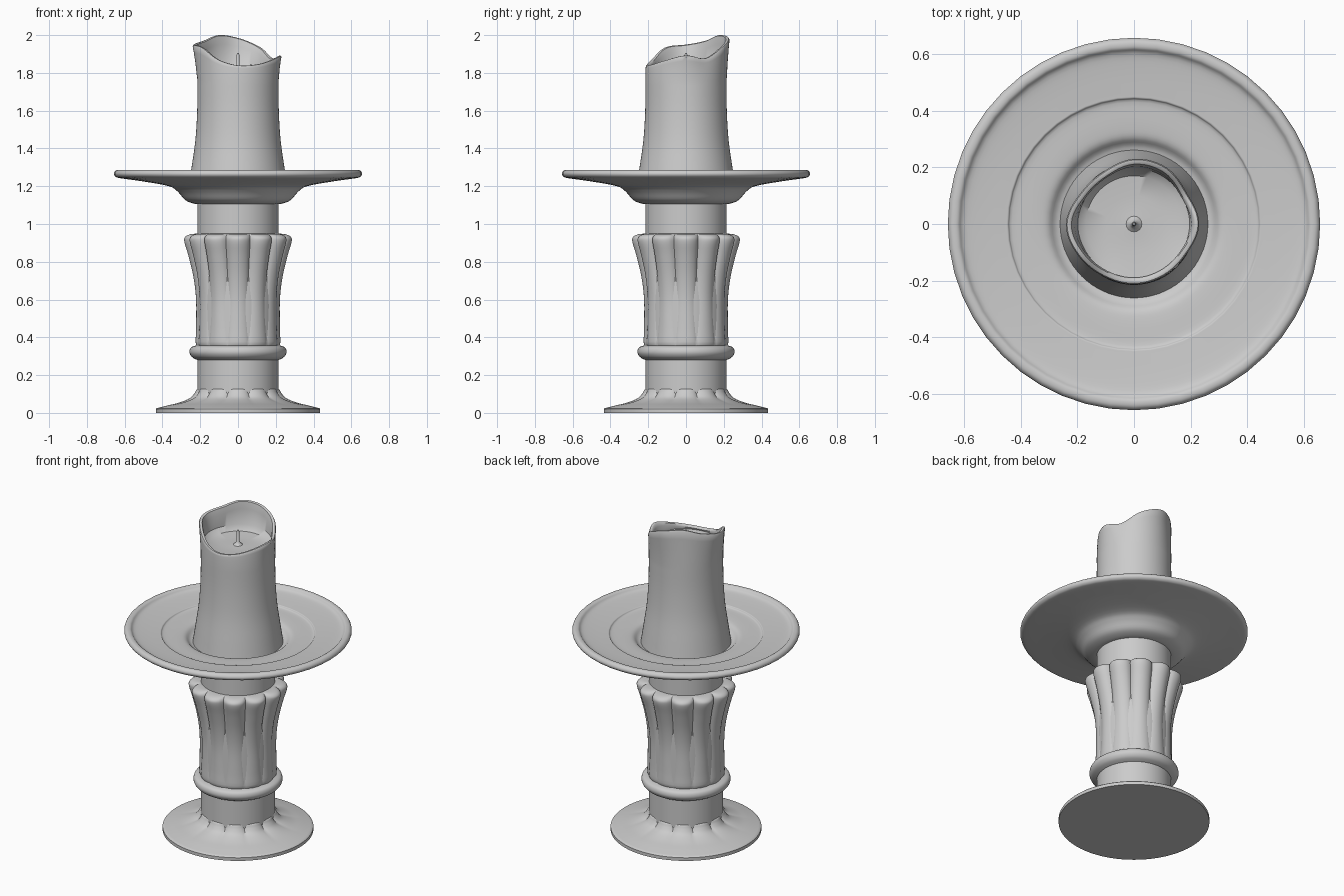
import bpy, bmesh, math


def catmull(p, i, t, closed=False):
    """Smooth interpolation through points p, between p[i] and p[i+1]."""
    n = len(p)
    idx = [(i + k) % n if closed else min(max(i + k, 0), n - 1) for k in (-1, 0, 1, 2)]
    a, b, c, d = [p[k] for k in idx]
    return tuple(0.5 * (2 * B + (C - A) * t + (2 * A - 5 * B + 4 * C - D) * t * t
                        + (3 * B - A - 3 * C + D) * t ** 3) for A, B, C, D in zip(a, b, c, d))


def smooth(p, steps=4):
    out = [catmull(p, i, s / steps) for i in range(len(p) - 1) for s in range(steps)]
    return out + [p[-1]]


def loft(name, rows, segs, point):
    """Skin rings of points; point(row, angle) gives each vertex. Ends are capped."""
    bm = bmesh.new()
    rings = [[bm.verts.new(point(row, 2 * math.pi * s / segs)) for s in range(segs)]
             for row in rows]
    for lo, hi in zip(rings, rings[1:]):
        for s in range(segs):
            t = (s + 1) % segs
            bm.faces.new((lo[s], lo[t], hi[t], hi[s]))
    bm.faces.new(rings[0])
    bm.faces.new(rings[-1])
    bmesh.ops.recalc_face_normals(bm, faces=bm.faces)
    me = bpy.data.meshes.new(name)
    bm.to_mesh(me)
    bm.free()
    ob = bpy.data.objects.new(name, me)
    bpy.context.collection.objects.link(ob)
    bpy.ops.object.select_all(action='DESELECT')
    ob.select_set(True)
    bpy.context.view_layer.objects.active = ob
    bpy.ops.object.shade_smooth_by_angle(angle=math.radians(40))
    return ob


def turned(row, a):
    return row[0] * math.cos(a), row[0] * math.sin(a), row[1]


def fluted(row, a):
    # third value of the profile is the groove depth, twelve lobes around
    r = row[0] - row[2] * (1 - abs(math.cos(6 * a)) ** 0.7)
    return r * math.cos(a), r * math.sin(a), row[1]


# Foot with soft flutes that fade out at the rim
foot = [(0.435, 0, 0), (0.435, 0.02, 0)] + smooth(
    [(0.43, 0.025, 0), (0.37, 0.04, 0.002), (0.31, 0.055, 0.009), (0.255, 0.078, 0.018),
     (0.23, 0.105, 0.018), (0.218, 0.125, 0.012), (0.2, 0.128, 0)])
loft("foot", foot, 144, fluted)

# Plain shaft running through the stem
loft("shaft", [(0.215, 0.03), (0.215, 1.15)], 48, turned)

# Ring collar
loft("collar_ring", smooth([(0.2, 0.275), (0.222, 0.283), (0.245, 0.297), (0.257, 0.32),
                            (0.25, 0.345), (0.225, 0.356), (0.2, 0.358)]), 64, turned)

# Fluted column swelling towards the top
column = smooth([(0.2, 0.355, 0), (0.223, 0.362, 0.008), (0.222, 0.45, 0.012),
                 (0.222, 0.6, 0.016), (0.236, 0.72, 0.022), (0.262, 0.83, 0.03),
                 (0.284, 0.905, 0.036), (0.28, 0.932, 0.036), (0.25, 0.946, 0.025),
                 (0.2, 0.95, 0)])
loft("fluted_column", column, 144, fluted)

# Drip dish: underside, rolled rim, stepped top and well
dish = smooth([(0.2, 1.105), (0.235, 1.108), (0.28, 1.127), (0.318, 1.17), (0.365, 1.2),
               (0.5, 1.225), (0.62, 1.242), (0.648, 1.25), (0.657, 1.267), (0.645, 1.284),
               (0.622, 1.285), (0.6, 1.268), (0.54, 1.259), (0.46, 1.252), (0.445, 1.25),
               (0.43, 1.24), (0.35, 1.236), (0.305, 1.228), (0.27, 1.2), (0.2, 1.19)])
loft("drip_dish", dish, 48, turned)

# Candle with a melted rim: (radius, height) every 30 degrees from +x
rim = [(0.230, 1.892), (0.216, 1.878), (0.230, 1.94), (0.230, 1.985), (0.214, 2.0),
       (0.218, 1.97), (0.240, 1.95), (0.226, 1.935), (0.214, 1.87), (0.213, 1.84),
       (0.211, 1.845), (0.213, 1.868)]


def melted(row, a):
    # row: plain radius, plain height, blend to the rim, inward and downward offset
    r, z, k, inset, drop = row
    f = a / (2 * math.pi) * 12
    R, Z = catmull(rim, int(f) % 12, f - int(f), True)
    q = r + (R - r) * k - inset
    return q * math.cos(a), q * math.sin(a), z + (Z - z) * min(1, k * 1.0) - drop


outer = smooth([(0.262, 1.19, 0, 0, 0), (0.248, 1.285, 0, 0, 0), (0.226, 1.44, 0, 0, 0),
                (0.216, 1.6, 0, 0, 0), (0.215, 1.76, 0, 0, 0)])
lip = [(0.215, 1.78, 0.4, 0, 0), (0.215, 1.78, 0.75, 0, 0), (0.215, 1.78, 1, 0, 0.008),
       (0.215, 1.78, 1, 0.004, 0.001), (0.215, 1.78, 1, 0.012, 0),
       (0.215, 1.78, 1, 0.019, 0.004), (0.215, 1.8, 0.75, 0.024, 0)]
bowl = [(0.203, 1.825, 0.2, 0.012, 0.008), (0.17, 1.818, 0, 0, 0), (0.1, 1.812, 0, 0, 0),
        (0.04, 1.812, 0, 0, 0), (0.005, 1.815, 0, 0, 0)]
loft("candle", outer + lip + bowl, 72, melted)

# Wick with a small wax cone at its foot
loft("wick", [(0.035, 1.808), (0.018, 1.82), (0.009, 1.835), (0.008, 1.895), (0.004, 1.905)],
     16, turned)
